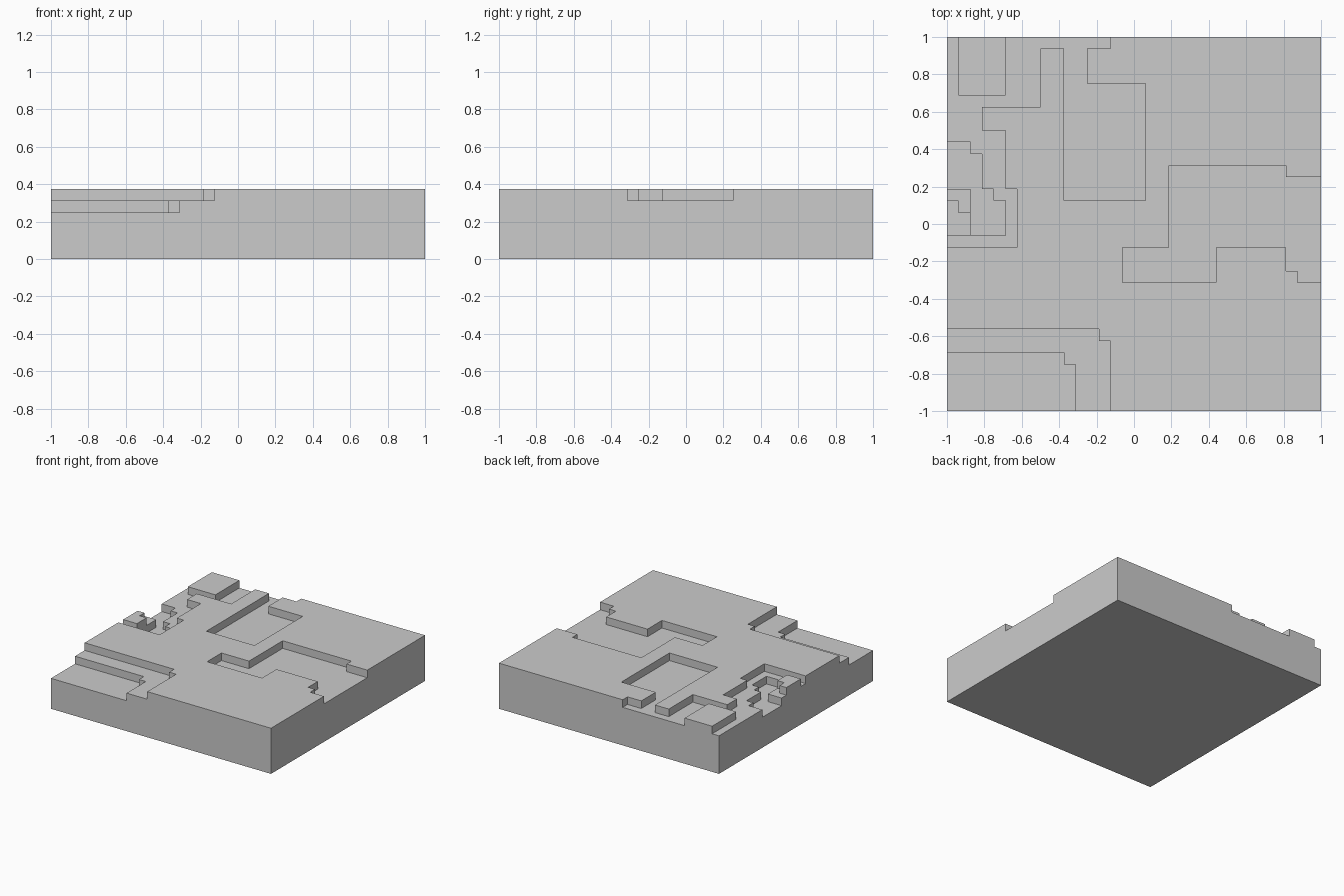
import bpy, bmesh

if "Cube" in bpy.data.objects:
    bpy.data.objects.remove(bpy.data.objects["Cube"])

N, CELL, TOP = 32, 2 / 32, 6   # 32 x 32 block tile, plateau six blocks high
height = [[TOP] * N for _ in range(N)]


def fill(level, *rects):
    """Set the height of cell rectangles (x0, x1, y0, y1)."""
    for x0, x1, y0, y1 in rects:
        for x in range(x0, x1):
            for y in range(y0, y1):
                height[x][y] = level


# front left corner: two descending steps
fill(5, (0, 13, 0, 7), (13, 14, 0, 6))
fill(4, (0, 10, 0, 5), (10, 11, 0, 4))
# right hand channel
fill(5, (19, 29, 14, 21), (29, 32, 14, 20), (15, 23, 11, 14),
     (29, 30, 12, 14), (30, 32, 11, 14))
# back edge strip, back basin and left hand lowland
fill(5, (0, 14, 31, 32), (10, 17, 18, 28), (10, 12, 28, 31),
     (0, 8, 26, 31), (0, 3, 24, 26), (0, 5, 19, 24), (0, 6, 14, 19))
# raised block in the back left corner
fill(6, (1, 5, 27, 32))
# left pit with a stepped mound in it
fill(4, (0, 2, 15, 23), (2, 3, 15, 22), (3, 4, 15, 19), (4, 5, 15, 18))
fill(5, (0, 2, 15, 19))
fill(6, (0, 1, 15, 18), (1, 2, 15, 17))

bm = bmesh.new()


def quad(*points):
    bm.faces.new([bm.verts.new((x * CELL - 1, y * CELL - 1, z * CELL))
                  for x, y, z in points])


def level_at(x, y):
    return height[x][y] if 0 <= x < N and 0 <= y < N else 0


# exposed tops, bottoms and walls of every column
for x in range(N):
    for y in range(N):
        h = height[x][y]
        ring = [(x, y), (x + 1, y), (x + 1, y + 1), (x, y + 1)]
        quad(*[(a, b, h) for a, b in ring])
        quad(*[(a, b, 0) for a, b in reversed(ring)])
        for i, (dx, dy) in enumerate([(0, -1), (1, 0), (0, 1), (-1, 0)]):
            (ax, ay), (bx, by) = ring[i], ring[(i + 1) % 4]
            for z in range(level_at(x + dx, y + dy), h):
                quad((ax, ay, z), (bx, by, z), (bx, by, z + 1), (ax, ay, z + 1))

# weld, then merge the flat areas
bmesh.ops.remove_doubles(bm, verts=bm.verts, dist=0.001)
bmesh.ops.dissolve_limit(bm, angle_limit=0.02, verts=bm.verts, edges=bm.edges)
mesh = bpy.data.meshes.new("terrain_tile")
bm.to_mesh(mesh)
bm.free()
bpy.context.collection.objects.link(bpy.data.objects.new("terrain_tile", mesh))
